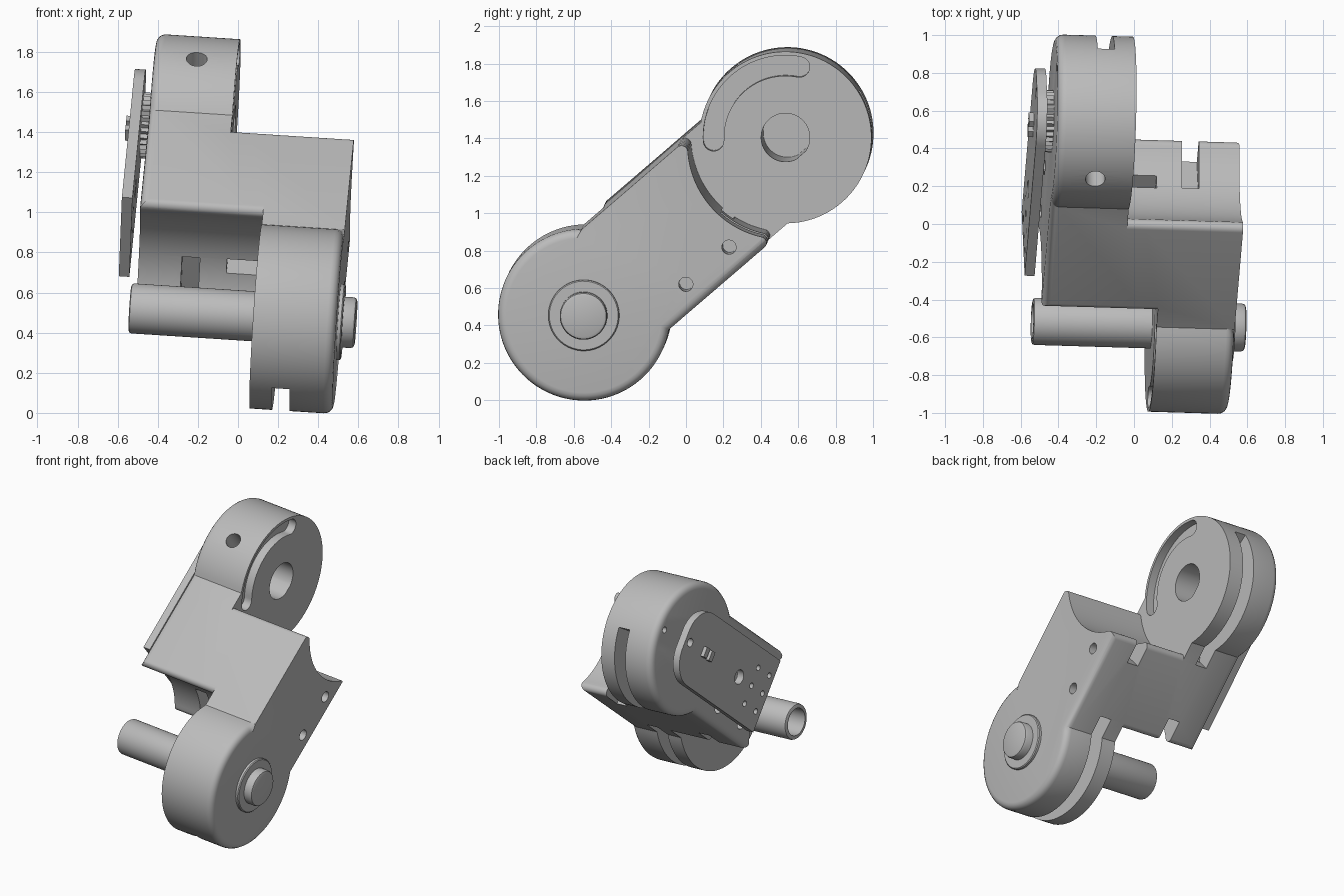
import bpy, bmesh
from math import cos, sin, radians, sqrt, asin, degrees
from mathutils import Matrix, Vector

cube = bpy.data.objects.get("Cube")
if cube:
    bpy.data.objects.remove(cube)

grey = bpy.data.materials.new("light_grey")
grey.use_nodes = True
grey.diffuse_color = (0.5, 0.5, 0.5, 1)
grey.node_tree.nodes["Principled BSDF"].inputs["Base Color"].default_value = (0.5, 0.5, 0.5, 1)

# Arm frame: x = pivot axis, y = along the arm, z = across the arm
AX = Vector((1, -0.03, -0.065)).normalized()
AL = Vector((0, 0.757, 0.653))
AL = (AL - AL.dot(AX) * AX).normalized()
FRAME = Matrix.Translation((0, 0, 0.945)) @ Matrix((AX, AL, AX.cross(AL))).transposed().to_4x4()

PIV, R, CLEAR, HALF, FIL = 0.70, 0.46, 0.505, 0.356, 0.034
MID, INNER, OUTER = 0.035, 0.135, 0.55
parts = []


def arc(a, b, r, t0, t1, n=24):
    ts = [radians(t0 + (t1 - t0) * i / n) for i in range(n + 1)]
    return [(a + r * cos(t), b + r * sin(t)) for t in ts]


def circle(a, b, r, n=48):
    return arc(a, b, r, 0, 360, n)[:-1]


def rect(a0, a1, b0, b1):
    return [(a0, b0), (a1, b0), (a1, b1), (a0, b1)]


def prism(name, pts, x0, x1, bevel=0, segs=4, rule=lambda mid: True):
    """Extrude an arm-plane outline along x, rounding the chosen edges at x1."""
    bm = bmesh.new()
    face = bm.faces.new([bm.verts.new((x0, a, b)) for a, b in pts])
    ext = bmesh.ops.extrude_face_region(bm, geom=[face], use_keep_orig=True)["geom"]
    verts = [g for g in ext if isinstance(g, bmesh.types.BMVert)]
    bmesh.ops.translate(bm, verts=verts, vec=(x1 - x0, 0, 0))
    if bevel:
        edges = [g for g in ext if isinstance(g, bmesh.types.BMEdge)
                 and rule((g.verts[0].co + g.verts[1].co) / 2)]
        bmesh.ops.bevel(bm, geom=edges, offset=bevel, segments=segs, profile=0.5, affect='EDGES')
    bmesh.ops.recalc_face_normals(bm, faces=bm.faces)
    return link(name, bm)


def link(name, bm):
    me = bpy.data.meshes.new(name)
    bm.to_mesh(me)
    bm.free()
    me.materials.append(grey)
    ob = bpy.data.objects.new(name, me)
    bpy.context.collection.objects.link(ob)
    return ob


def cut(ob, cutter):
    mod = ob.modifiers.new("cut", 'BOOLEAN')
    mod.operation, mod.solver, mod.object = 'DIFFERENCE', 'EXACT', cutter
    bpy.context.view_layer.update()
    me = bpy.data.meshes.new_from_object(ob.evaluated_get(bpy.context.evaluated_depsgraph_get()))
    ob.modifiers.clear()
    ob.data = me
    bpy.data.objects.remove(cutter)


def cut_prism(ob, pts, x0, x1):
    cut(ob, prism("cutter", pts, x0, x1))


def link_half(name, rule):
    # Round end and straight bar, rounded along the chosen outer edges
    t = degrees(asin(HALF / R))
    outline = arc(-PIV, 0, R, t, 360 - t, 72) + [(0.6, -HALF), (0.6, HALF)]
    ob = prism(name, outline, MID, OUTER, 0.045, rule=rule)

    # Hollow bar end with rounded lips, clearing the other disc
    u = degrees(asin((HALF - FIL) / (CLEAR + FIL)))
    lip = PIV - sqrt((CLEAR + FIL) ** 2 - (HALF - FIL) ** 2)
    hollow = (arc(lip, HALF - FIL, FIL, 90, -u, 8) + arc(PIV, 0, CLEAR, 180 - u, 180 + u, 28)[1:-1]
              + arc(lip, FIL - HALF, FIL, u, -90, 8)
              + [(lip, -0.5), (1.3, -0.5), (1.3, 0.5), (lip, 0.5)])
    cut_prism(ob, hollow, MID - 0.1, OUTER + 0.1)
    cut_prism(ob, [(-a, b) for a, b in hollow], MID - 0.1, INNER)

    # Cable groove in the rim running into the bar, matching notch, and small pockets
    groove = arc(-PIV, 0, 0.5, 189, 330, 40) + arc(-PIV, 0, 0.325, 330, 189, 40)
    cut_prism(ob, groove, 0.245, 0.335)
    cut_prism(ob, rect(-0.5, -0.27, -0.4, -0.26), 0.245, 0.335)
    cut_prism(ob, rect(0.14, 0.45, -0.4, -0.07), 0.245, 0.335)
    cut_prism(ob, rect(0.1, 0.45, -0.145, -0.067), 0, 0.11)
    cut_prism(ob, rect(-0.45, -0.1, -0.145, -0.067), 0, INNER)

    # Curved stop slot on the inner face
    e0, e1 = [arc(-PIV, 0, 0.385, d, d, 1)[0] for d in (38, 142)]
    slot = (arc(-PIV, 0, 0.44, 38, 142, 32) + arc(*e1, 0.055, 142, 322, 10)[1:-1]
            + arc(-PIV, 0, 0.33, 142, 38, 32) + arc(*e0, 0.055, 218, 398, 10)[1:-1])
    cut_prism(ob, slot, 0.1, INNER + 0.06)

    # Screw holes in the side face
    for a in (-0.178, 0.127):
        cut_prism(ob, circle(a, -0.23, 0.038, 24), OUTER - 0.15, OUTER + 0.1)
    parts.append(ob)
    return ob


# Two matching halves, the second turned half a revolution
lower = link_half("lower_link", lambda m: m.y < -0.42 or (m.z < -0.3 and m.y < 0.5))
upper = link_half("upper_link", lambda m: m.y < 0.5)
upper.data.transform(Matrix.Translation((2 * MID, 0, 0)) @ Matrix.Rotation(radians(180), 4, 'Z'))

# Axle bore with a flat, a face hole and a radial screw hole in the upper disc
cut_prism(upper, arc(PIV, 0, 0.13, -75, 255, 44), -0.44, 0.1)
cut_prism(upper, circle(1.08, 0, 0.022, 16), -0.6, -0.4)
bm = bmesh.new()
bmesh.ops.create_cone(bm, cap_ends=True, segments=32, radius1=0.052, radius2=0.052, depth=0.3,
                      matrix=Matrix.Translation((-0.265, PIV, 0.42)))
cut(upper, link("cutter", bm))

# Hollow axle, bearing flange and end knob on the lower disc
axle = prism("axle_tube", circle(-PIV, 0, 0.125), INNER + 0.05, -0.495, 0.015, 2)
cut_prism(axle, circle(-PIV, 0, 0.095), -0.6, -0.1)
parts += [axle,
          prism("bearing_flange", circle(-PIV, 0, 0.19), OUTER - 0.02, 0.572, 0.006, 1),
          prism("axle_knob", circle(-PIV, 0, 0.127), OUTER - 0.02, 0.635, 0.018, 2)]

# Toothed coupling and horn plate on the upper disc
teeth = [arc(PIV, 0, 0.165 if i % 2 else 0.15, i * 6, i * 6, 1)[0] for i in range(60)]
parts.append(prism("toothed_coupling", teeth, -0.47, -0.53))
W, TIP, ROUND = 0.26, 0.95, 0.2
plate = prism("horn_plate", [(-0.16, W), (-0.16, -W)]
              + arc(TIP - ROUND, ROUND - W, ROUND, -90, 0, 16)
              + arc(TIP - ROUND, W - ROUND, ROUND, 0, 90, 16), -0.525, -0.578)
cut_prism(plate, circle(0.22, 0, 0.05, 32), -0.7, -0.4)
cut_prism(plate, circle(0.89, 0, 0.03, 20), -0.7, -0.4)
for a in (-0.1, 0.05):
    for b in (-0.13, 0, 0.13):
        cut_prism(plate, circle(a, b, 0.02, 16), -0.7, -0.4)
parts.append(plate)
for a in (0.635, 0.705):
    parts.append(prism("drive_lug", rect(a - 0.02, a + 0.02, -0.035, 0.035), -0.57, -0.605))

# Place everything in the tilted frame and smooth the round surfaces
bpy.ops.object.select_all(action='DESELECT')
for ob in parts:
    ob.data.transform(FRAME)
    ob.select_set(True)
bpy.context.view_layer.objects.active = lower
bpy.ops.object.shade_smooth_by_angle(angle=radians(30))
